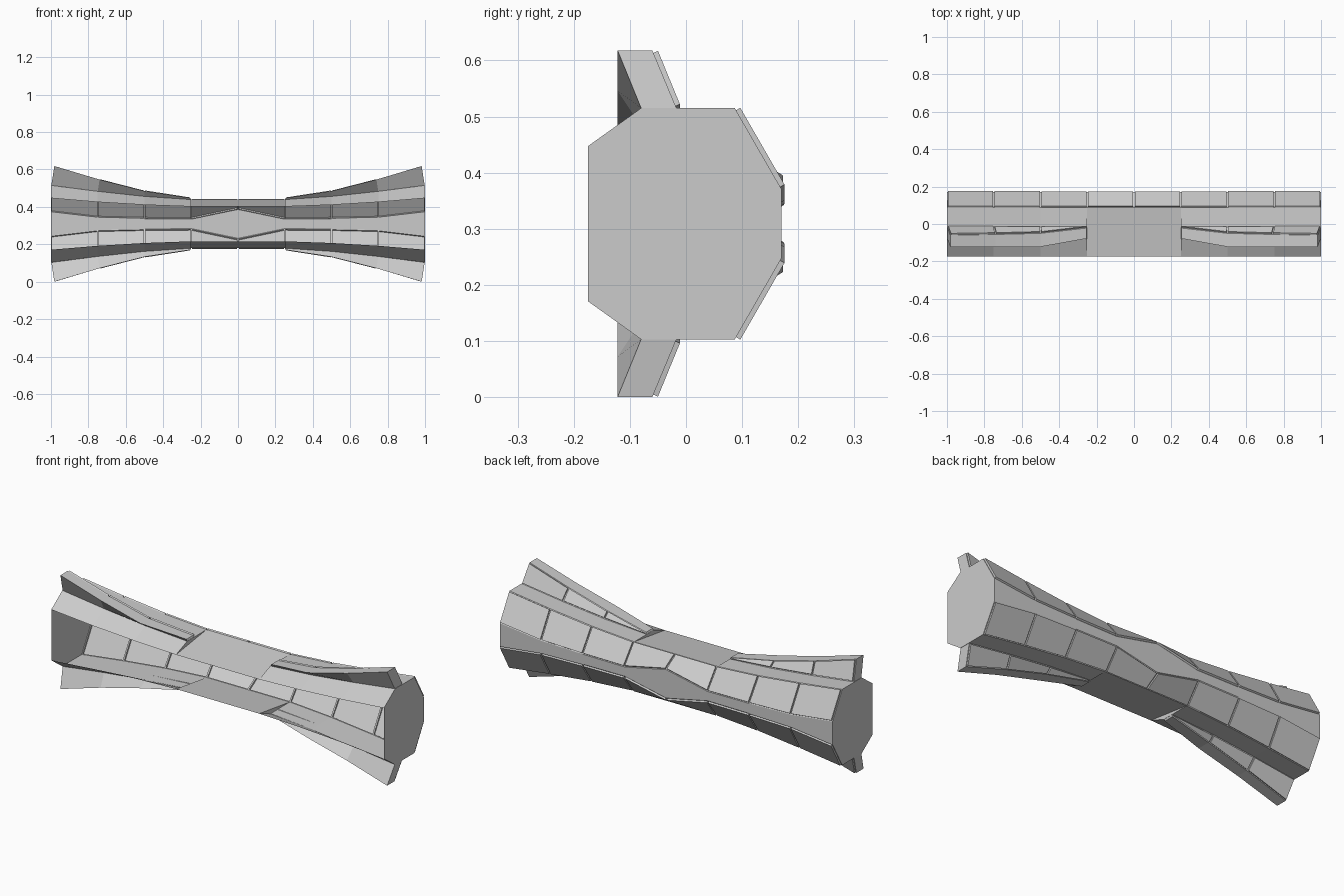
import bpy
import bmesh

if "Cube" in bpy.data.objects:
    bpy.data.objects.remove(bpy.data.objects["Cube"])

CENTRE_Z = 0.309


def make_object(name, strips, caps, panel_bands):
    """strips: lists of (x-sections); every section is a list of (x, y, h).
    Faces of the bands listed in panel_bands become raised panels."""
    bm = bmesh.new()
    panels = []
    for strip in strips:
        rings = [[bm.verts.new(p) for p in ring] for ring in strip]
        for r0, r1 in zip(rings, rings[1:]):
            for i in range(len(r0) - 1):
                f = bm.faces.new((r0[i], r0[i + 1], r1[i + 1], r1[i]))
                if i in panel_bands:
                    panels.append(f)
    for cap in caps:
        bm.faces.new([bm.verts.new(p) for p in cap])
    bm.normal_update()
    # narrow gap around every panel, then lift it straight out
    bmesh.ops.inset_individual(bm, faces=panels, thickness=0.006, depth=0)
    bmesh.ops.inset_individual(bm, faces=panels, thickness=0, depth=0.009)
    # weld the shared edges of strips and caps
    bmesh.ops.remove_doubles(bm, verts=bm.verts, dist=0.0005)
    me = bpy.data.meshes.new(name)
    bm.to_mesh(me)
    bm.free()
    ob = bpy.data.objects.new(name, me)
    ob.location.z = CENTRE_Z
    bpy.context.collection.objects.link(ob)
    # one quarter is modelled, mirrored left/right and top/bottom
    mod = ob.modifiers.new("mirror", 'MIRROR')
    mod.use_axis = (True, False, True)
    mod.merge_threshold = 0.0005
    return ob


# Body: shell open at the front, flaring towards both ends
def body_ring(x, strip, top, lip, waist=False):
    ring = [(x, 0.17, 0), (x, 0.17, strip), (x, 0.087, top)]
    if not waist:
        ring.append((x, -0.08, top))
    return ring + [(x, -0.175, lip)]


waist = [body_ring(0, 0.077, 0.13, 0.093, True),
         body_ring(0.25, 0.025, 0.13, 0.093, True)]
flare = [body_ring(0.25, 0.025, 0.13, 0.093),
         body_ring(0.5, 0.027, 0.147, 0.102),
         body_ring(0.75, 0.033, 0.174, 0.117),
         body_ring(1.0, 0.062, 0.206, 0.138)]
end_cap = flare[-1] + [(1.0, -0.175, 0)]
step = flare[0][2:][::-1]          # small riser where the waist meets the flare
make_object("body_shell", [waist, flare], [end_cap, step], {1})


# Fins: rise along the top and bottom of each flared end
def fin_ring(x, tip_x, root, tip, back, front):
    return [(x, -0.017, root), (tip_x, back, tip),
            (tip_x, front, tip), (x, -0.08, root)]


fin = [fin_ring(0.25, 0.255, 0.128, 0.139, -0.022, -0.078),
       fin_ring(0.5, 0.5, 0.147, 0.176, -0.05, -0.122),
       fin_ring(0.75, 0.74, 0.174, 0.237, -0.056, -0.122),
       fin_ring(0.998, 0.982, 0.206, 0.309, -0.06, -0.122)]
make_object("fins", [fin], [fin[-1], fin[0][::-1]], {0})
